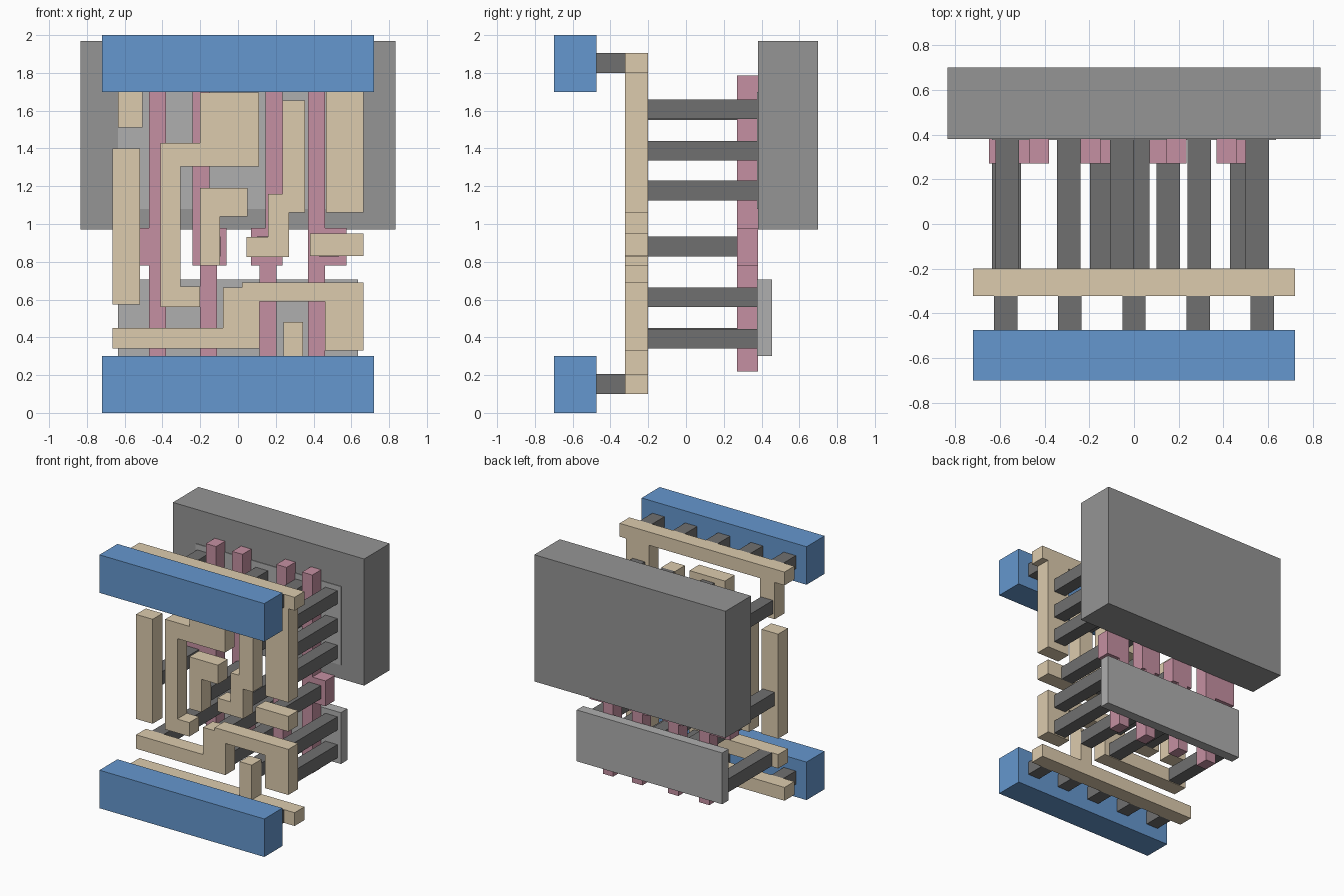
import bpy, bmesh


def material(name, rgb):
    m = bpy.data.materials.new(name)
    m.diffuse_color = (*rgb, 1)
    return m


BLUE = material("metal_blue", (0.13, 0.31, 0.62))
TAN = material("wire_tan", (0.72, 0.60, 0.42))
PINK = material("gate_pink", (0.56, 0.28, 0.36))
DARK = material("contact_dark", (0.16, 0.16, 0.16))
GREY = material("well_grey", (0.3, 0.3, 0.3))
LIGHT = material("diffusion_grey", (0.43, 0.43, 0.43))


def plate(name, profile, y0, y1, mat):
    """Extrude a front (x, z) outline from y0 to y1."""
    bm = bmesh.new()
    face = bm.faces.new([bm.verts.new((x, y0, z)) for x, z in profile])
    ext = bmesh.ops.extrude_face_region(bm, geom=[face])
    verts = [v for v in ext["geom"] if isinstance(v, bmesh.types.BMVert)]
    bmesh.ops.translate(bm, verts=verts, vec=(0, y1 - y0, 0))
    bmesh.ops.recalc_face_normals(bm, faces=bm.faces)
    me = bpy.data.meshes.new(name)
    bm.to_mesh(me)
    bm.free()
    me.materials.append(mat)
    ob = bpy.data.objects.new(name, me)
    bpy.context.collection.objects.link(ob)
    return ob


def box(name, x0, x1, z0, z1, y0, y1, mat):
    return plate(name, [(x0, z0), (x1, z0), (x1, z1), (x0, z1)], y0, y1, mat)


# Well and diffusion slabs at the back
box("well_block", -0.835, 0.835, 0.97, 1.97, 0.381, 0.70, GREY)
box("upper_diffusion", -0.635, 0.635, 1.08, 1.70, 0.376, 0.456, LIGHT)
box("lower_diffusion", -0.635, 0.635, 0.30, 0.705, 0.376, 0.456, LIGHT)

# Gate strips: upper strip, wide pad, lower strip in one outline
W = 0.09
for i, (up, low, p0, p1) in enumerate([
        (-0.47, -0.47, -0.65, -0.38), (-0.24, -0.20, -0.24, -0.06),
        (0.145, 0.115, 0.07, 0.235), (0.37, 0.37, 0.37, 0.575)]):
    pts = [(low, 0.22), (low + W, 0.22), (low + W, 0.78), (p1, 0.78),
           (p1, 0.98), (up + W, 0.98), (up + W, 1.785), (up, 1.785),
           (up, 0.98), (p0, 0.98), (p0, 0.78), (low, 0.78)]
    clean = [p for k, p in enumerate(pts) if p != pts[k - 1]]
    plate(f"gate_strip_{i + 1}", clean, 0.27, 0.381, PINK)

# Tan wiring layer; rails include their branches
wires = {
    "upper_rail": [(-0.72, 1.8), (-0.635, 1.8), (-0.635, 1.51), (-0.505, 1.51),
                   (-0.505, 1.8), (0.465, 1.8), (0.465, 1.06), (0.665, 1.06),
                   (0.665, 1.8), (0.72, 1.8), (0.72, 1.905), (-0.72, 1.905)],
    "lower_rail": [(-0.72, 0.1), (0.72, 0.1), (0.72, 0.205), (0.345, 0.205),
                   (0.345, 0.48), (0.24, 0.48), (0.24, 0.205), (-0.72, 0.205)],
    "left_wire": [(-0.665, 0.575), (-0.52, 0.575), (-0.52, 1.4), (-0.665, 1.4)],
    "hook_wire": [(-0.2, 1.695), (0.11, 1.695), (0.11, 1.305), (-0.305, 1.305),
                  (-0.305, 0.67), (-0.2, 0.67), (-0.2, 0.56), (-0.41, 0.56),
                  (-0.41, 1.43), (-0.2, 1.43)],
    "bridge_wire": [(-0.665, 0.34), (0.115, 0.34), (0.115, 0.59), (0.46, 0.59),
                    (0.46, 0.33), (0.665, 0.33), (0.665, 0.69), (0.02, 0.69),
                    (0.02, 0.665), (-0.08, 0.665), (-0.08, 0.45), (-0.665, 0.45)],
    "flag_wire": [(-0.2, 1.19), (0.05, 1.19), (0.05, 1.04), (-0.095, 1.04),
                  (-0.095, 0.78), (-0.2, 0.78)],
    "step_wire": [(0.235, 1.655), (0.355, 1.655), (0.355, 1.06), (0.27, 1.06),
                  (0.27, 0.825), (0.045, 0.825), (0.045, 0.93), (0.16, 0.93),
                  (0.16, 1.16), (0.235, 1.16)],
    "right_wire": [(0.38, 0.83), (0.665, 0.83), (0.665, 0.95), (0.38, 0.95)],
}
for name, pts in wires.items():
    plate(name, pts, -0.322, -0.2, TAN)

# Long contacts from wiring to diffusion and to gate pads (x, z of low corner)
C = 0.105
diffusion_contacts = [
    (-0.62, 1.55), (-0.108, 1.55), (-0.108, 1.335), (0.24, 1.55), (0.24, 1.335),
    (0.5, 1.555), (0.5, 1.335), (0.5, 1.125), (0.5, 0.56), (0.5, 0.34),
    (-0.345, 0.56), (-0.035, 0.56), (-0.035, 0.345), (0.24, 0.345), (-0.61, 0.345)]
for i, (x, z) in enumerate(diffusion_contacts):
    box(f"diffusion_contact_{i + 1}", x, x + C, z, z + C, -0.2, 0.376, DARK)
for i, x in enumerate((-0.635, -0.197, 0.1, 0.43)):
    box(f"gate_contact_{i + 1}", x, x + C, 0.828, 0.828 + C, -0.2, 0.28, DARK)

# Blue metal bars with five short contacts each
for side, z0, zc in (("lower", 0.0, 0.1), ("upper", 1.7, 1.8)):
    box(f"{side}_metal_bar", -0.72, 0.72, z0, z0 + 0.3, -0.70, -0.475, BLUE)
    for i in range(5):
        x = (i - 2) * 0.287
        box(f"{side}_bar_contact_{i + 1}", x - C / 2, x + C / 2, zc, zc + C,
            -0.475, -0.322, DARK)
